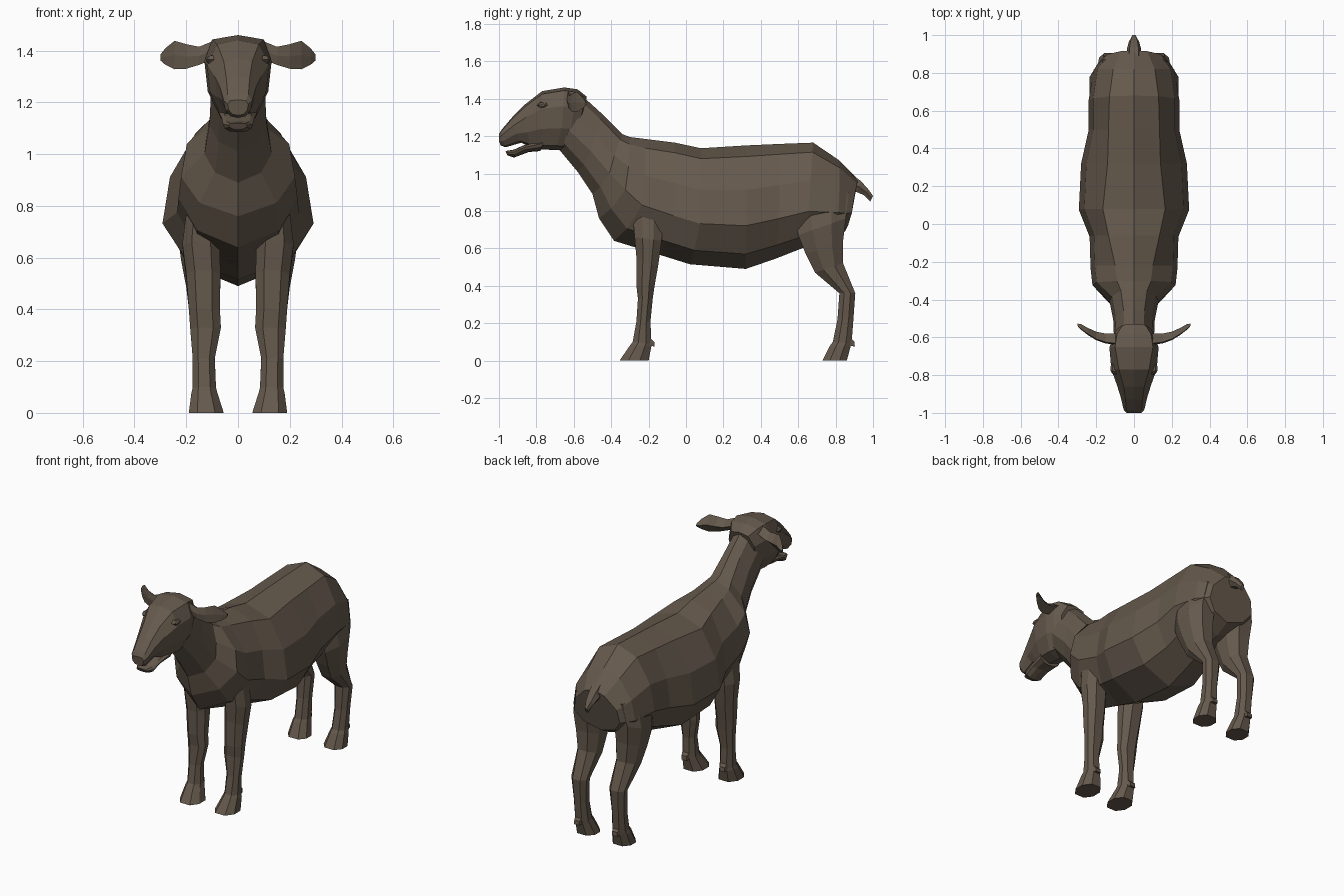
import bpy, bmesh, math

wool = bpy.data.materials.new("dark brown wool")
wool.diffuse_color = (0.13, 0.10, 0.073, 1)


def make(name, loops, mirrored=False):
    """Skin a row of closed loops, cap both ends, optionally copy across x."""
    bm = bmesh.new()
    for sign in ((1, -1) if mirrored else (1,)):
        rows = [[bm.verts.new((sign * x, y, z)) for x, y, z in lp] for lp in loops]
        n = len(rows[0])
        for a, b in zip(rows, rows[1:]):
            for i in range(n):
                j = (i + 1) % n
                bm.faces.new((a[i], a[j], b[j], b[i]))
        bm.faces.new(rows[0])
        bm.faces.new(rows[-1])
    bmesh.ops.recalc_face_normals(bm, faces=bm.faces)
    me = bpy.data.meshes.new(name)
    bm.to_mesh(me)
    bm.free()
    me.materials.append(wool)
    ob = bpy.data.objects.new(name, me)
    bpy.context.collection.objects.link(ob)
    return ob


def section(ring, shape):
    """Symmetric slanted section: top y,z, bottom y,z, widest y, half width, flat top."""
    ty, tz, by, bz, my, w, t = ring
    half = []
    for s, f in shape:
        if s < 0.5:
            y = ty + (my - ty) * s / 0.5
        else:
            y = my + (by - my) * ((s - 0.5) / 0.5) ** 2
        x = t if f is None else w * f
        half.append((x, y, tz + (bz - tz) * s))
    return half + [(-x, y, z) for x, y, z in half[-2:0:-1]]


# Torso and neck
body_shape = [(0, 0), (0.09, None), (0.36, 0.9), (0.65, 1), (0.88, 0.68), (1, 0)]
body = [
    (-.56, 1.42, -.68, 1.13, -.62, .105, .05),
    (-.45, 1.32, -.58, 1.01, -.50, .11, .055),
    (-.34, 1.21, -.50, .89, -.40, .13, .07),
    (-.30, 1.195, -.465, .76, -.31, .22, .09),
    (-.22, 1.185, -.385, .64, -.22, .23, .10),
    (-.06, 1.165, -.14, .565, -.06, .235, .135),
    (.08, 1.135, .02, .515, .08, .292, .165),
    (.32, 1.15, .32, .49, .32, .28, .14),
    (.50, 1.158, .48, .545, .50, .24, .135),
    (.68, 1.165, .62, .60, .66, .24, .13),
    (.82, 1.07, .76, .64, .82, .215, .11),
    (.92, .97, .85, .69, .89, .16, .07),
]
make("torso_and_neck", [section(r, body_shape) for r in body])

# Head, tapering to the nose
head_shape = [(0, 0), (0.05, None), (0.3, 1), (0.65, 0.9), (0.93, 0.55), (1, 0)]
head = [
    (-.53, 1.41, -.62, 1.15, -.57, .09, .06),
    (-.58, 1.45, -.66, 1.125, -.61, .115, .09),
    (-.65, 1.46, -.70, 1.125, -.66, .13, .10),
    (-.77, 1.44, -.78, 1.13, -.77, .12, .08),
    (-.86, 1.37, -.83, 1.14, -.85, .09, .055),
    (-.93, 1.30, -.88, 1.165, -.91, .07, .045),
    (-.985, 1.235, -.965, 1.14, -.98, .055, .04),
    (-1.0, 1.21, -.99, 1.15, -1.0, .04, .03),
]
make("head", [section(r, head_shape) for r in head])

# Lower jaw, slightly open
jaw = [
    (-.76, 1.18, -.78, 1.12, -.77, .075, .06),
    (-.87, 1.15, -.84, 1.115, -.86, .063, .05),
    (-.92, 1.128, -.92, 1.085, -.92, .058, .045),
    (-.965, 1.12, -.95, 1.095, -.96, .035, .03),
]
make("lower_jaw", [section(r, head_shape) for r in jaw])

# Eyes as small faceted bumps under the brow
eyes = [(.08, .035), (.115, .028), (.124, .012)]
make("eye", [[(x, -.765 + r * math.cos(k * math.pi / 3),
               1.365 + 0.6 * r * math.sin(k * math.pi / 3)) for k in range(6)]
             for x, r in eyes], True)

# Ears: x, middle y, low z, high z, thickness
ears = [(.09, -.62, 1.37, 1.44, .04), (.15, -.615, 1.345, 1.415, .035),
        (.20, -.60, 1.33, 1.425, .03), (.245, -.575, 1.328, 1.438, .025),
        (.28, -.55, 1.345, 1.41, .02), (.30, -.535, 1.362, 1.385, .008)]
make("ear", [[(x, y - t * .3, lo), (x, y + t, (lo + hi) / 2),
              (x, y - t * .3, hi), (x, y - t * .5, (lo + hi) / 2)]
             for x, y, lo, hi, t in ears], True)


def leg_section(ring):
    """Rectangle with cut corners: inner x, outer x, front y,z, back y,z."""
    x0, x1, yf, zf, yb, zb = ring
    outline = [(.25, 0), (.75, 0), (1, .3), (1, .7), (.75, 1), (.25, 1), (0, .7), (0, .3)]
    return [(x0 + (x1 - x0) * u, yf + (yb - yf) * v, zf + (zb - zf) * v) for u, v in outline]


# Front legs with hooves
front = [
    (.09, .19, -.29, .85, -.12, .85), (.07, .215, -.275, .66, -.13, .64),
    (.068, .20, -.265, .55, -.15, .50), (.07, .19, -.265, .40, -.168, .40),
    (.066, .185, -.257, .33, -.178, .33), (.09, .175, -.265, .21, -.19, .21),
    (.085, .175, -.285, .10, -.185, .09), (.08, .18, -.30, .08, -.185, .075),
    (.055, .19, -.355, 0, -.20, 0),
]
make("front_leg", [leg_section(r) for r in front], True)

# Hind legs with thigh, hock and hoof
hind = [
    (.05, .20, .56, .92, .87, .90), (.05, .235, .60, .67, .855, .76),
    (.06, .22, .64, .57, .84, .64), (.07, .20, .69, .47, .84, .52),
    (.08, .185, .82, .36, .905, .36), (.09, .175, .81, .22, .895, .22),
    (.085, .175, .785, .10, .885, .09), (.08, .18, .77, .08, .88, .075),
    (.06, .19, .73, 0, .86, 0),
]
make("hind_leg", [leg_section(r) for r in hind], True)

# Dew claws behind the pasterns
for name, y in (("front_dew_claw", -.20), ("hind_dew_claw", .87)):
    make(name, [[(.105, y, .13), (.16, y, .13), (.16, y, .08), (.105, y, .08)],
                [(.115, y + .03, .10), (.15, y + .03, .10),
                 (.15, y + .033, .075), (.115, y + .033, .075)]], True)

# Tail: top y,z, bottom y,z, half width
tail = [(.88, 1.0, .86, .90, .04), (.935, .96, .915, .90, .038),
        (.975, .915, .95, .885, .028), (1.0, .88, .985, .85, .012)]
make("tail", [[(-w * .6, ty, tz), (w * .6, ty, tz), (w, (ty + by) / 2, (tz + bz) / 2),
               (w * .5, by, bz), (-w * .5, by, bz), (-w, (ty + by) / 2, (tz + bz) / 2)]
              for ty, tz, by, bz, w in tail])
